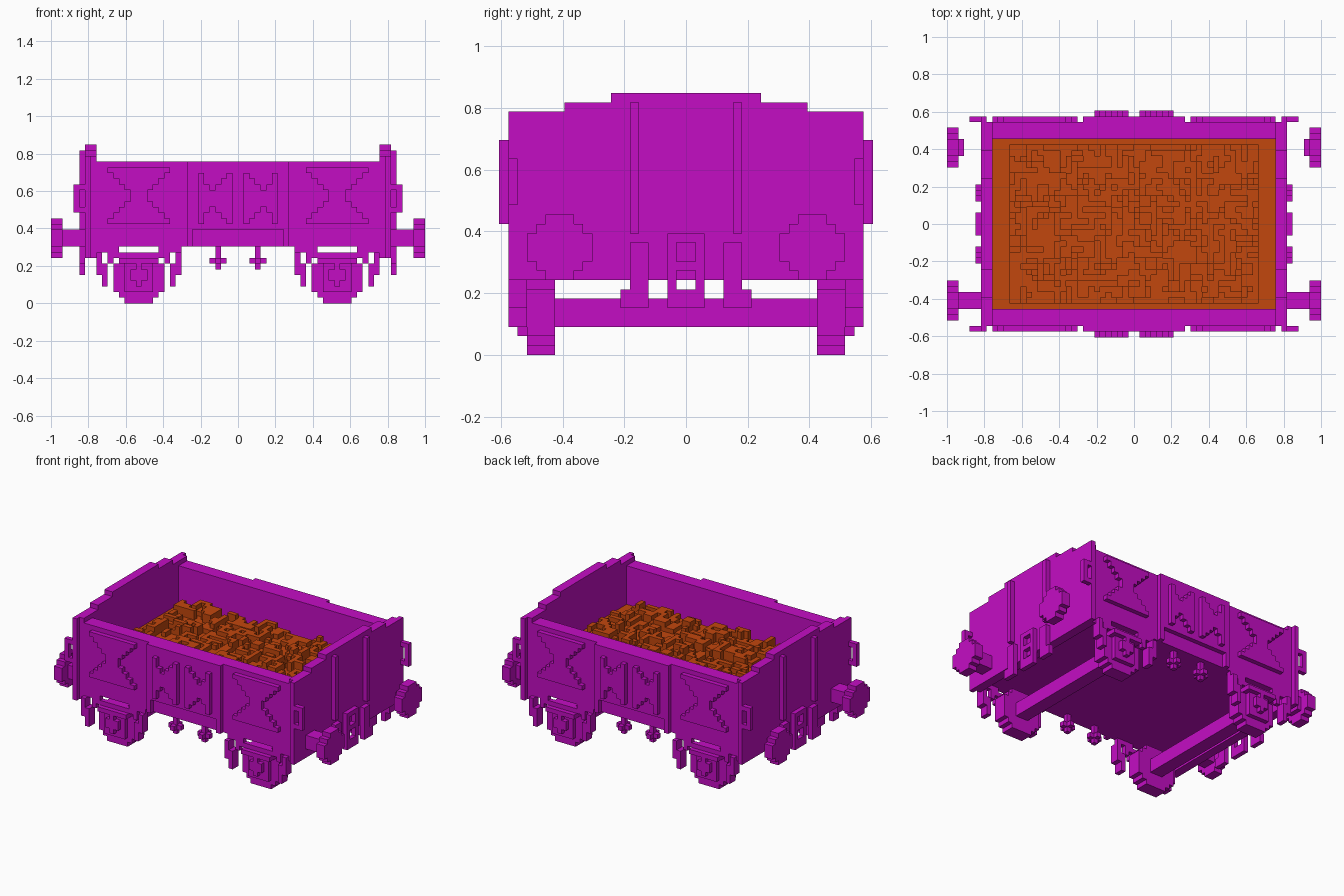
import bpy, bmesh, random
from mathutils import Matrix, Vector

U = 2 / 66          # one block
random.seed(4)
if "Cube" in bpy.data.objects:
    bpy.data.objects.remove(bpy.data.objects["Cube"], do_unlink=True)


def material(name, rgb):
    m = bpy.data.materials.new(name)
    m.use_nodes = True
    m.diffuse_color = (*rgb, 1)
    m.node_tree.nodes["Principled BSDF"].inputs["Base Color"].default_value = (*rgb, 1)
    return m


PURPLE = material("purple", (0.55, 0.004, 0.55))
ORANGE = material("orange", (0.54, 0.063, 0.004))


def build(name, boxes, mx=False, my=False, mat=PURPLE):
    """Boxes are (x0, x1, y0, y1, z0, z1) in blocks, mirrored on request."""
    bm = bmesh.new()
    for sx in ((1, -1) if mx else (1,)):
        for sy in ((1, -1) if my else (1,)):
            for x0, x1, y0, y1, z0, z1 in boxes:
                c = Vector((sx * (x0 + x1), sy * (y0 + y1), z0 + z1)) * U / 2
                s = Vector((x1 - x0, y1 - y0, z1 - z0)) * U
                bmesh.ops.create_cube(bm, size=1, matrix=Matrix.Translation(c) @ Matrix.Diagonal((*s, 1)))
    me = bpy.data.meshes.new(name)
    bm.to_mesh(me)
    bm.free()
    me.materials.append(mat)
    ob = bpy.data.objects.new(name, me)
    bpy.context.collection.objects.link(ob)
    return ob


def disc(widths):
    """Stepped disc rows: (half width, z0, z1) for a list of row widths."""
    return [(w / 2, i, i + 1) for i, w in enumerate(widths)]


# Tub: floor, side walls, stepped end walls
build("floor", [(-25, 25, -18, 18, 10, 11)])
build("side_walls", [(-25, 25, 15, 18, 10, 25)], my=True)
build("end_walls", [(26, 27, -19, 19, 8, 26), (25, 26, -18, 18, 8, 26),
                    (25, 27, -13, 13, 26, 27), (25, 27, -8, 8, 27, 28)], mx=True)

# Centre doors with a recessed lower sill
build("centre_doors", [(-9, 9, 18, 19, 13, 25), (-9, -8, 18, 19, 10, 13),
                       (8, 9, 18, 19, 10, 13)], my=True)

# Door straps: columns narrowing towards the middle
heights = [4.5, 3.5, 2.5, 1.5, 2.5, 4.5]
build("door_straps", [(1 + i, 2 + i, 19, 20, 18.5 - h, 18.5 + h) for i, h in enumerate(heights)],
      mx=True, my=True)

# Side panels: raised hourglass between two triangular recesses
panel = []
for z in range(14, 24):
    d = int(abs(z + 0.5 - 19))
    panel.append((10 + 6 - d, 26 - 7 + d, 18, 19, z, z + 1))
build("side_panels", panel, mx=True, my=True)

# End ribs, lamp brackets and coupling gear
build("end_ribs", [(27, 28, 5, 6, 13, 27)], mx=True, my=True)
build("lamp_brackets", [(28, 29, 18, 19, 16, 21), (27, 28, 18, 19, 16, 17),
                        (27, 28, 18, 19, 20, 21)], mx=True, my=True)
build("side_hooks", [(27, 28, 4, 6, 5, 12), (27, 28, 6, 7, 5, 7)], mx=True, my=True)
build("coupling_link", [(27, 28, -2, -1, 5, 13), (27, 28, 1, 2, 5, 13), (27, 28, -1, 1, 12, 13),
                        (27, 28, -1, 1, 9, 10), (27, 28, -1, 1, 5, 7)], mx=True)

# Buffers: stepped heads, full shafts in front and short stubs behind
head = [(31, 33, 13.5 - w, 13.5 + w, 8 + a, 8 + b) for w, a, b in disc([3, 5, 7, 7, 7, 5, 3])]
build("buffer_heads", head, mx=True, my=True)
build("front_buffer_shafts", [(27, 31, -15, -12, 10, 13)], mx=True)
build("back_buffer_stubs", [(30, 31, 12, 15, 10, 13)], mx=True)

# Running gear, centred at x = 17.5
wheel = [(17.5 - w, 17.5 + w, 14, 17, a, b) for w, a, b in disc([5, 7, 9, 9, 9, 9, 9, 7, 5])]
build("wheels", wheel, mx=True, my=True)
build("axles", [(16, 19, -18, 18, 3, 6)], mx=True)
build("axle_boxes", [(15, 20, 17, 18, 2, 7), (16, 19, 18, 19, 4, 6), (17, 18, 18, 19, 3, 7)],
      mx=True, my=True)
build("leaf_springs", [(12, 23, 17, 18, 8, 9), (14, 21, 17, 19, 7, 8)], mx=True, my=True)
hangers = []
for s in (-1, 1):
    for a, b, z0, z1, y1 in ((6.5, 7.5, 5, 9, 19), (5.5, 6.5, 3, 7, 19),
                             (3.5, 7.5, 9, 10, 18), (4.5, 5.5, 7, 9, 18)):
        x = sorted((17.5 + s * a, 17.5 + s * b))
        hangers.append((x[0], x[1], 17, y1, z0, z1))
build("spring_hangers", hangers, mx=True, my=True)
build("brake_pegs", [(3, 4, 16, 17, 6, 10), (2, 5, 16, 17, 7, 8), (3, 4, 15, 18, 7, 8)],
      mx=True, my=True)

# Load: flat bed, low mound and random lumps
load = [(-25, 25, -15, 15, 11, 16.5), (-22, 22, -14, 14, 16.5, 17.5)]
for _ in range(420):
    w, d = random.choice(((1, 1), (1, 2), (2, 1), (2, 2), (3, 1), (1, 3)))
    x, y = random.randint(-22, 22 - w), random.randint(-14, 14 - d)
    load.append((x, x + w, y, y + d, 17, random.choice((18.5, 18.5, 19.5))))
build("ore_load", load, mat=ORANGE)
